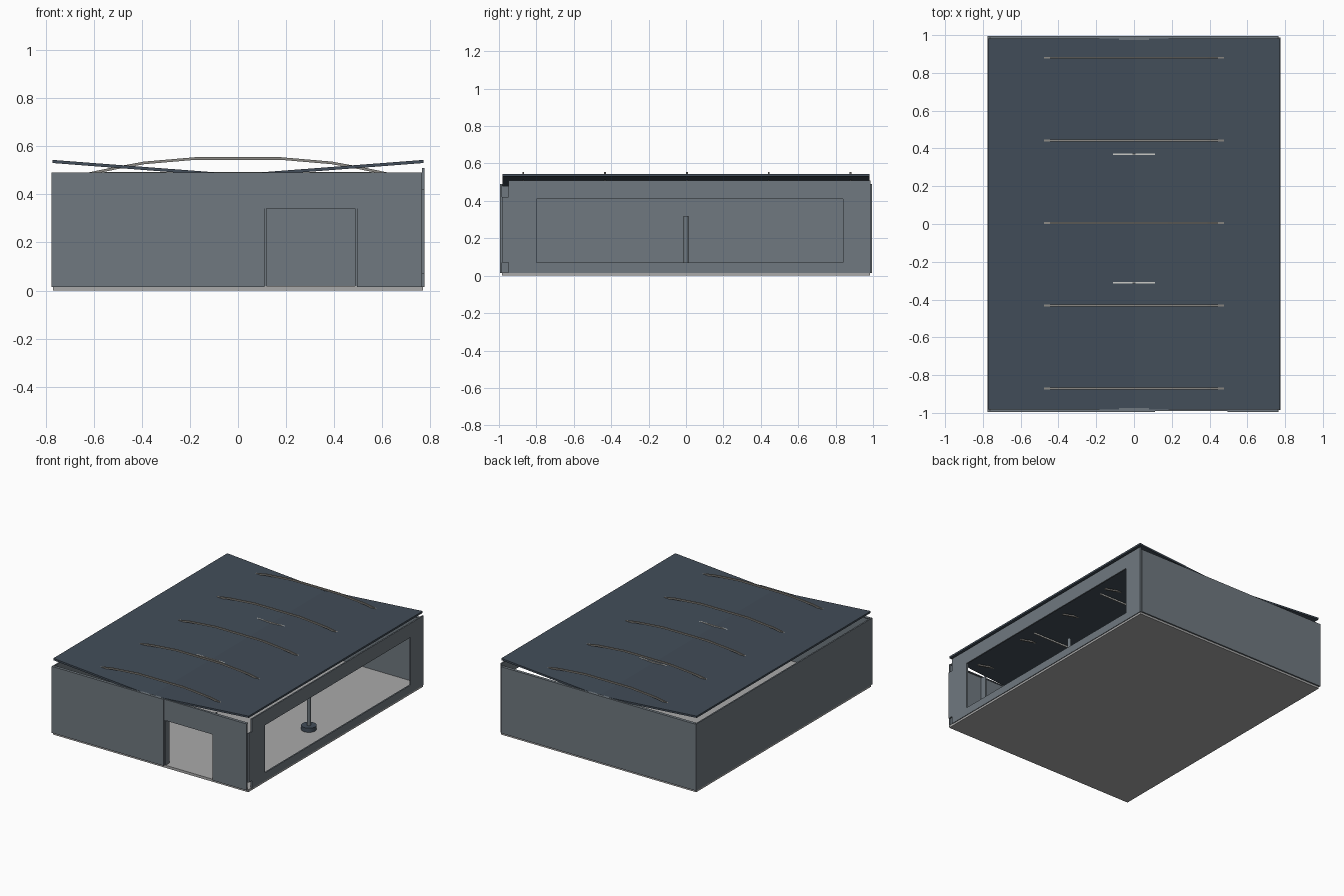
import bpy
import bmesh
from mathutils import Vector

old = bpy.data.objects.get("Cube")
if old:
    bpy.data.objects.remove(old, do_unlink=True)


def material(name, rgb):
    mat = bpy.data.materials.new(name)
    mat.use_nodes = True
    mat.diffuse_color = (*rgb, 1)
    mat.node_tree.nodes["Principled BSDF"].inputs["Base Color"].default_value = (*rgb, 1)
    return mat


WALL = material("blue grey wall", (0.16, 0.19, 0.215))
ROOF = material("dark blue roof", (0.055, 0.075, 0.1))
FLOOR = material("light grey floor", (0.4, 0.4, 0.4))
RIB = material("warm grey rib", (0.26, 0.25, 0.23))
PALE = material("pale beam", (0.6, 0.6, 0.57))


def finish(name, bm, mat):
    bmesh.ops.recalc_face_normals(bm, faces=bm.faces[:])
    mesh = bpy.data.meshes.new(name)
    bm.to_mesh(mesh)
    bm.free()
    mesh.materials.append(mat)
    obj = bpy.data.objects.new(name, mesh)
    bpy.context.collection.objects.link(obj)
    return obj


def box(name, x, y, z, mat):
    """Box from (min, max) ranges."""
    bm = bmesh.new()
    bmesh.ops.create_cube(bm, size=1)
    for v in bm.verts:
        v.co = Vector([(r[0] + r[1]) / 2 + c * (r[1] - r[0])
                       for r, c in zip((x, y, z), v.co)])
    return finish(name, bm, mat)


def extrude(bm, offset):
    out = bmesh.ops.extrude_face_region(bm, geom=bm.faces[:])
    moved = [g for g in out["geom"] if isinstance(g, bmesh.types.BMVert)]
    bmesh.ops.translate(bm, verts=moved, vec=offset)


def strip(name, top, thickness, y, mat):
    """Band that follows (x, z) points along its top and runs from y[0] to y[1]."""
    bm = bmesh.new()
    rows = [[bm.verts.new((x, y[0], z - d)) for x, z in top] for d in (0, thickness)]
    for i in range(len(top) - 1):
        bm.faces.new((rows[0][i], rows[0][i + 1], rows[1][i + 1], rows[1][i]))
    extrude(bm, (0, y[1] - y[0], 0))
    return finish(name, bm, mat)


def side_panel(name, x, ys, zs, holes, thickness, mat):
    """Grid panel in the yz plane with some cells left open."""
    bm = bmesh.new()
    grid = [[bm.verts.new((x, y, z)) for z in zs] for y in ys]
    for i in range(len(ys) - 1):
        for j in range(len(zs) - 1):
            if (i, j) not in holes:
                bm.faces.new((grid[i][j], grid[i + 1][j], grid[i + 1][j + 1], grid[i][j + 1]))
    bmesh.ops.delete(bm, geom=[v for v in bm.verts if not v.link_faces], context="VERTS")
    extrude(bm, (thickness, 0, 0))
    return finish(name, bm, mat)


def cylinder(name, radius, x, y, z, mat):
    bm = bmesh.new()
    bmesh.ops.create_cone(bm, cap_ends=True, segments=24, radius1=radius,
                          radius2=radius, depth=z[1] - z[0])
    bmesh.ops.translate(bm, verts=bm.verts[:], vec=(x, y, (z[0] + z[1]) / 2))
    obj = finish(name, bm, mat)
    bpy.ops.object.select_all(action="DESELECT")
    obj.select_set(True)
    bpy.context.view_layer.objects.active = obj
    bpy.ops.object.shade_smooth_by_angle()
    return obj


# Floor slab
box("floor", (-0.77, 0.77), (-0.985, 0.985), (0, 0.018), FLOOR)

# Closed left and back walls
BASE, TOP = 0.015, 0.49
box("left_wall", (-0.775, -0.765), (-0.985, 0.985), (BASE, TOP), WALL)
box("back_wall", (-0.775, 0.765), (0.985, 0.995), (BASE, TOP), WALL)

# Front wall with a doorway under a slightly recessed lintel
box("front_wall_wide", (-0.775, 0.11), (-0.995, -0.985), (BASE, TOP), WALL)
box("front_wall_narrow", (0.495, 0.765), (-0.995, -0.985), (BASE, TOP), WALL)
box("door_lintel", (0.11, 0.495), (-0.99, -0.98), (0.34, TOP), WALL)
for side, x in (("right", 0.11), ("left", 0.487)):
    box(side + "_door_jamb", (x, x + 0.008), (-0.985, -0.94), (BASE, TOP - 0.01), WALL)

# Folded rims along the front and back wall tops
for end, s in (("front", -1), ("back", 1)):
    box(end + "_wall_rim", (-0.76, 0.76), sorted((s * 0.99, s * 0.974)), (0.484, TOP), WALL)

# Taller window wall with notched front corners
side_panel("window_wall", 0.765, (-0.985, -0.95, -0.8, 0.84, 0.987),
           (BASE, 0.07, 0.41, 0.42, 0.51), {(0, 0), (0, 3), (2, 1)}, 0.01, WALL)

# Butterfly roof sloping to a central valley
strip("roof", ((-0.772, 0.543), (0, 0.484), (0.772, 0.543)), 0.013, (-0.982, 0.982), ROOF)

# Arched ribs that rise through the roof
half = ((0.62, 0.491), (0.51, 0.514), (0.39, 0.536), (0.18, 0.554))
arch = [(-x, z) for x, z in half] + [(x, z) for x, z in reversed(half)]
for i in range(5):
    y = -0.87 + i * 0.4375
    strip(f"roof_rib_{i + 1}", arch, 0.011, (y - 0.005, y + 0.005), RIB)

# Thin straight beams showing in the valley
for name, y in (("front_beam", -0.31), ("back_beam", 0.37)):
    box(name, (-0.6, 0.6), (y - 0.004, y + 0.004), (0.482, 0.4925), PALE)

# Free-standing post on a round foot
cylinder("post", 0.0125, 0.56, 0, (0.018, 0.32), WALL)
cylinder("post_foot", 0.05, 0.56, 0, (0.018, 0.048), ROOF)
